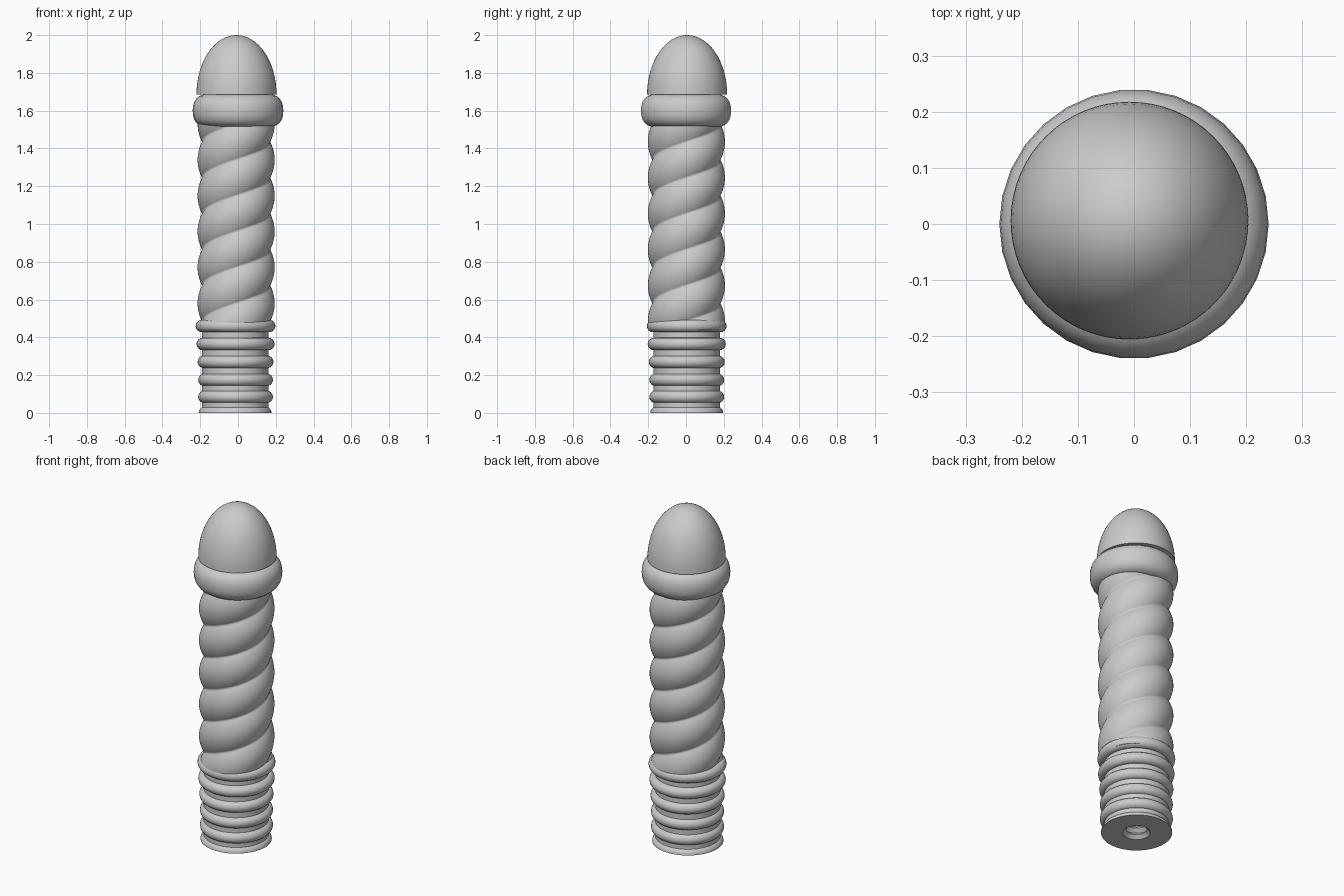
import bpy
import bmesh
from math import sin, cos, pi, tau, copysign, radians

cube = bpy.data.objects.get("Cube")
if cube:
    bpy.data.objects.remove(cube)

grey = bpy.data.materials.new("plain grey")
grey.use_nodes = True
grey.diffuse_color = (0.6, 0.6, 0.6, 1)
grey.node_tree.nodes["Principled BSDF"].inputs["Base Color"].default_value = (0.6, 0.6, 0.6, 1)


def make_object(name, bm, center, crease=40):
    bmesh.ops.remove_doubles(bm, verts=bm.verts, dist=1e-5)
    bmesh.ops.recalc_face_normals(bm, faces=bm.faces)
    mesh = bpy.data.meshes.new(name)
    bm.to_mesh(mesh)
    bm.free()
    mesh.materials.append(grey)
    obj = bpy.data.objects.new(name, mesh)
    obj.location = (*center, 0)
    bpy.context.collection.objects.link(obj)
    bpy.ops.object.select_all(action='DESELECT')
    obj.select_set(True)
    bpy.context.view_layer.objects.active = obj
    bpy.ops.object.shade_smooth_by_angle(angle=radians(crease))
    return obj


def skin(bm, rows, wrap_rows=False):
    """Bridge closed rows of vertices into a surface."""
    pairs = list(zip(rows, rows[1:]))
    if wrap_rows:
        pairs.append((rows[-1], rows[0]))
    for a, b in pairs:
        for i in range(len(a)):
            j = (i + 1) % len(a)
            bm.faces.new((a[i], a[j], b[j], b[i]))


def lathe(name, profile, center, segments=48, closed=False, crease=40):
    bm = bmesh.new()
    rows = [[bm.verts.new((r * cos(tau * i / segments), r * sin(tau * i / segments), z))
             for i in range(segments)] for r, z in profile]
    skin(bm, rows, closed)
    return make_object(name, bm, center, crease)


# Rounded dome on top, with a flat underside
dome = [(0, 1.685)] + [(0.212 * cos(t * pi / 32), 1.685 + 0.315 * sin(t * pi / 32))
                       for t in range(17)]
lathe("dome", dome, (-0.008, 0.006), 64)

# Thick rounded collar
collar = []
for k in range(24):
    c, s = cos(tau * k / 24), sin(tau * k / 24)
    collar.append((0.16 + 0.08 * copysign(abs(c) ** 0.85, c),
                   1.6 + 0.087 * copysign(abs(s) ** 0.85, s)))
lathe("collar", collar, (0, 0), 30, closed=True)

# Two-strand twisted shaft: rounded ridges climbing to the right
PITCH, LEAD, GROOVE = 0.19, 0.38, 1.34
bm = bmesh.new()
rows = []
for k in range(161):
    z = 0.44 + 1.16 * k / 160
    row = []
    for i in range(96):
        a = tau * i / 96
        phase = (z - GROOVE - LEAD * (a + pi / 2) / tau) / PITCH
        r = 0.176 + 0.028 * abs(sin(pi * phase)) ** 0.75
        row.append(bm.verts.new((r * cos(a), r * sin(a), z)))
    rows.append(row)
skin(bm, rows)
bm.faces.new(rows[0])
bm.faces.new(rows[-1])
make_object("twisted_shaft", bm, (-0.01, 0.002), 60)

# Base core with a threaded socket in the underside
socket = [(0.075 if k % 2 == 0 else 0.055, 0.02 * k) for k in range(13)]
core = [(0, 0.24)] + socket[::-1] + [(0.176, 0), (0.176, 0.46), (0, 0.46)]
lathe("base_core", core, (-0.015, 0.004))

# Stacked grip rings, widening slightly upward
for n, (z, outer) in enumerate([(0.085, 0.198), (0.175, 0.198), (0.27, 0.201),
                                (0.365, 0.207), (0.46, 0.211)]):
    tube = [(outer - 0.033 + 0.033 * cos(tau * k / 16), z + 0.033 * sin(tau * k / 16))
            for k in range(16)]
    lathe(f"grip_ring_{n + 1}", tube, (-0.013, 0.004), closed=True)

# Half ring flush with the ground
foot = [(0.16 + 0.033 * cos(k * pi / 16), 0.033 * sin(k * pi / 16)) for k in range(9)]
lathe("foot_ring", [(0.16, 0)] + foot, (-0.015, 0.004))
